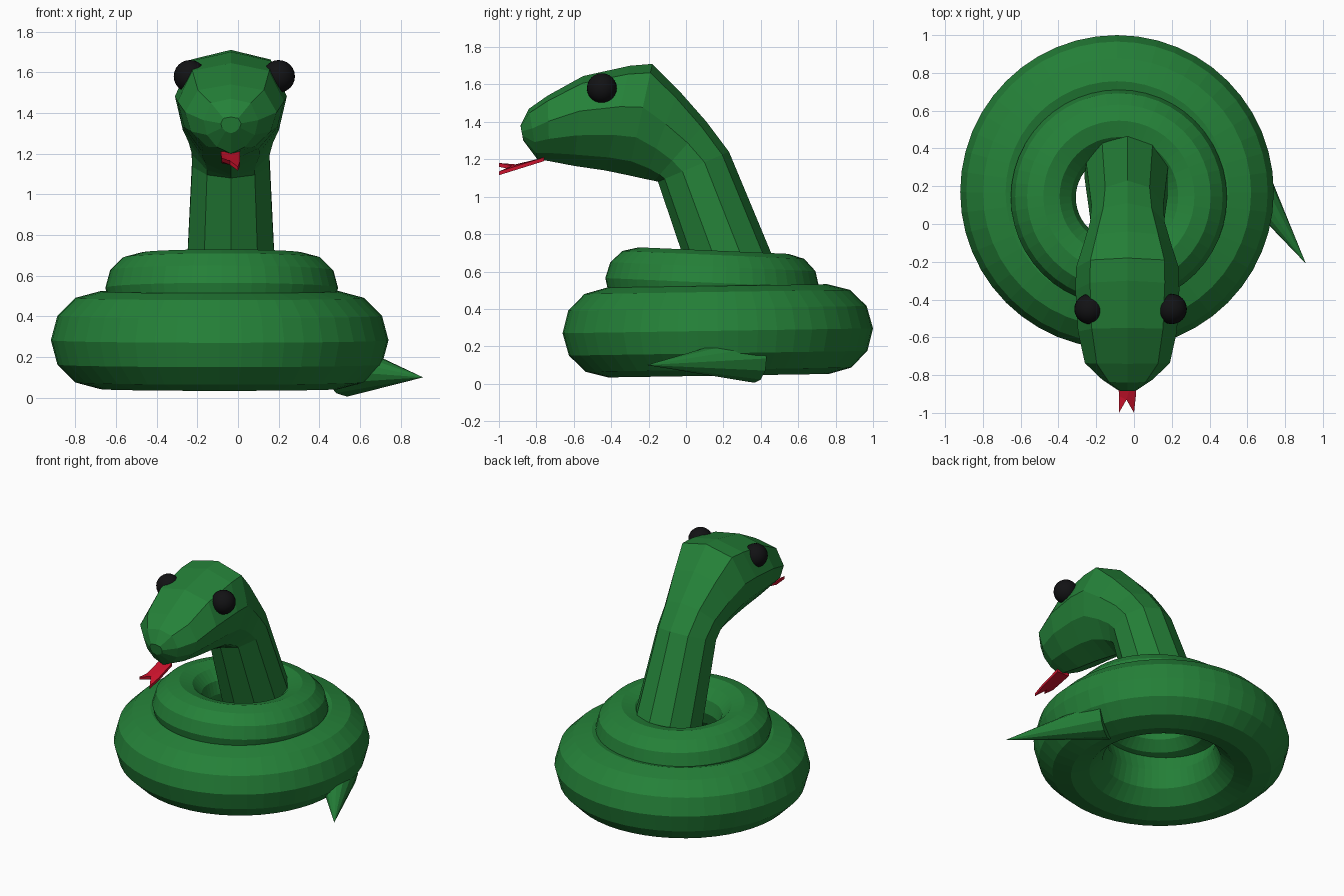
import bpy, bmesh, math
from mathutils import Vector

if "Cube" in bpy.data.objects:
    bpy.data.objects.remove(bpy.data.objects["Cube"])


def material(name, rgb):
    m = bpy.data.materials.new(name)
    m.diffuse_color = (*rgb, 1)
    m.use_nodes = True
    m.node_tree.nodes["Principled BSDF"].inputs["Base Color"].default_value = m.diffuse_color
    return m


GREEN = material("green", (0.018, 0.22, 0.04))
BLACK = material("black", (0.006, 0.006, 0.007))
RED = material("red", (0.6, 0.006, 0.025))


def finish(name, mat):
    o = bpy.context.object
    o.name = name
    o.data.materials.append(mat)
    return o


def mesh_object(name, bm, mat):
    bmesh.ops.recalc_face_normals(bm, faces=bm.faces[:])
    me = bpy.data.meshes.new(name)
    bm.to_mesh(me)
    bm.free()
    o = bpy.data.objects.new(name, me)
    bpy.context.collection.objects.link(o)
    me.materials.append(mat)
    return o


# Two stacked, slightly tilted coils
for name, loc, major, minor, tilt in (
        ("lower_coil", (-0.09, 0.17, 0.283), 0.59, 0.24, 0.9),
        ("upper_coil", (-0.08, 0.14, 0.54), 0.40, 0.172, -2.5)):
    bpy.ops.mesh.primitive_torus_add(location=loc, major_radius=major, minor_radius=minor,
                                     major_segments=48, minor_segments=12,
                                     rotation=(math.radians(tilt), 0, 0))
    finish(name, GREEN)

# Neck and head lofted in one skin: top (y, z), bottom (y, z), half width, head shape blend
stations = [
    (0.58, 0.40, 0.08, 0.40, 0.240, 0.0),
    (0.23, 1.24, -0.15, 1.08, 0.200, 0.0),
    (0.11, 1.40, -0.17, 1.085, 0.205, 0.3),
    (-0.04, 1.57, -0.22, 1.095, 0.235, 0.8),
    (-0.18, 1.71, -0.31, 1.115, 0.272, 1.0),
    (-0.30, 1.70, -0.43, 1.14, 0.275, 1.0),
    (-0.55, 1.645, -0.60, 1.165, 0.262, 1.0),
    (-0.74, 1.54, -0.73, 1.19, 0.225, 1.0),
    (-0.84, 1.47, -0.795, 1.20, 0.135, 1.0),
    (-0.885, 1.38, -0.87, 1.30, 0.05, 1.0),
]
head_half = [(0, 1), (0.72, 0.84), (1, 0.22), (0.87, -0.32), (0.52, -0.75), (0, -1)]
round_half = [(math.sin(i * math.pi / 5), math.cos(i * math.pi / 5)) for i in range(6)]
bm = bmesh.new()
rings = []
for ty, tz, by, bz, hw, k in stations:
    half = [Vector(r).lerp(Vector(h), k) for r, h in zip(round_half, head_half)]
    section = half + [Vector((-p.x, p.y)) for p in half[4:0:-1]]
    rings.append([bm.verts.new((-0.035 + hw * u, (ty + by) / 2 + v * (ty - by) / 2,
                                (tz + bz) / 2 + v * (tz - bz) / 2)) for u, v in section])
for a, b in zip(rings, rings[1:]):
    for i in range(10):
        j = (i + 1) % 10
        bm.faces.new((a[i], a[j], b[j], b[i]))
bm.faces.new(rings[0])
bm.faces.new(rings[-1])
mesh_object("neck_and_head", bm, GREEN)

# Eyes
for side, label in ((-1, "left"), (1, "right")):
    bpy.ops.mesh.primitive_uv_sphere_add(segments=24, ring_count=12, radius=0.08,
                                         location=(-0.018 + side * 0.218, -0.45, 1.58))
    finish(label + "_eye", BLACK)
    bpy.ops.object.shade_smooth()

# Forked tongue: a flat strip with one raised and one lowered prong
outline = [(-0.085, -0.76, 1.20), (-0.08, -0.91, 1.163), (-0.08, -1.0, 1.17),
           (-0.04, -0.93, 1.155), (0.0, -1.0, 1.125), (0.01, -0.91, 1.153), (0.01, -0.76, 1.20)]
bm = bmesh.new()
top = [bm.verts.new((x, y, z + 0.01)) for x, y, z in outline]
bottom = [bm.verts.new((x, y, z - 0.01)) for x, y, z in outline]
for vs in (top, bottom):
    for quad in ((0, 1, 3), (0, 3, 6), (3, 5, 6), (1, 2, 3), (3, 4, 5)):
        bm.faces.new([vs[i] for i in quad])
for i in range(7):
    j = (i + 1) % 7
    bm.faces.new((top[i], top[j], bottom[j], bottom[i]))
mesh_object("tongue", bm, RED)

# Pointed tail sticking out of the lower coil
base, tip = Vector((0.54, 0.36, 0.135)), Vector((0.91, -0.21, 0.10))
axis = tip - base
bpy.ops.mesh.primitive_cone_add(vertices=12, radius1=0.13, radius2=0, depth=axis.length,
                                location=(base + tip) / 2,
                                rotation=axis.to_track_quat('Z', 'Y').to_euler())
finish("tail", GREEN)
